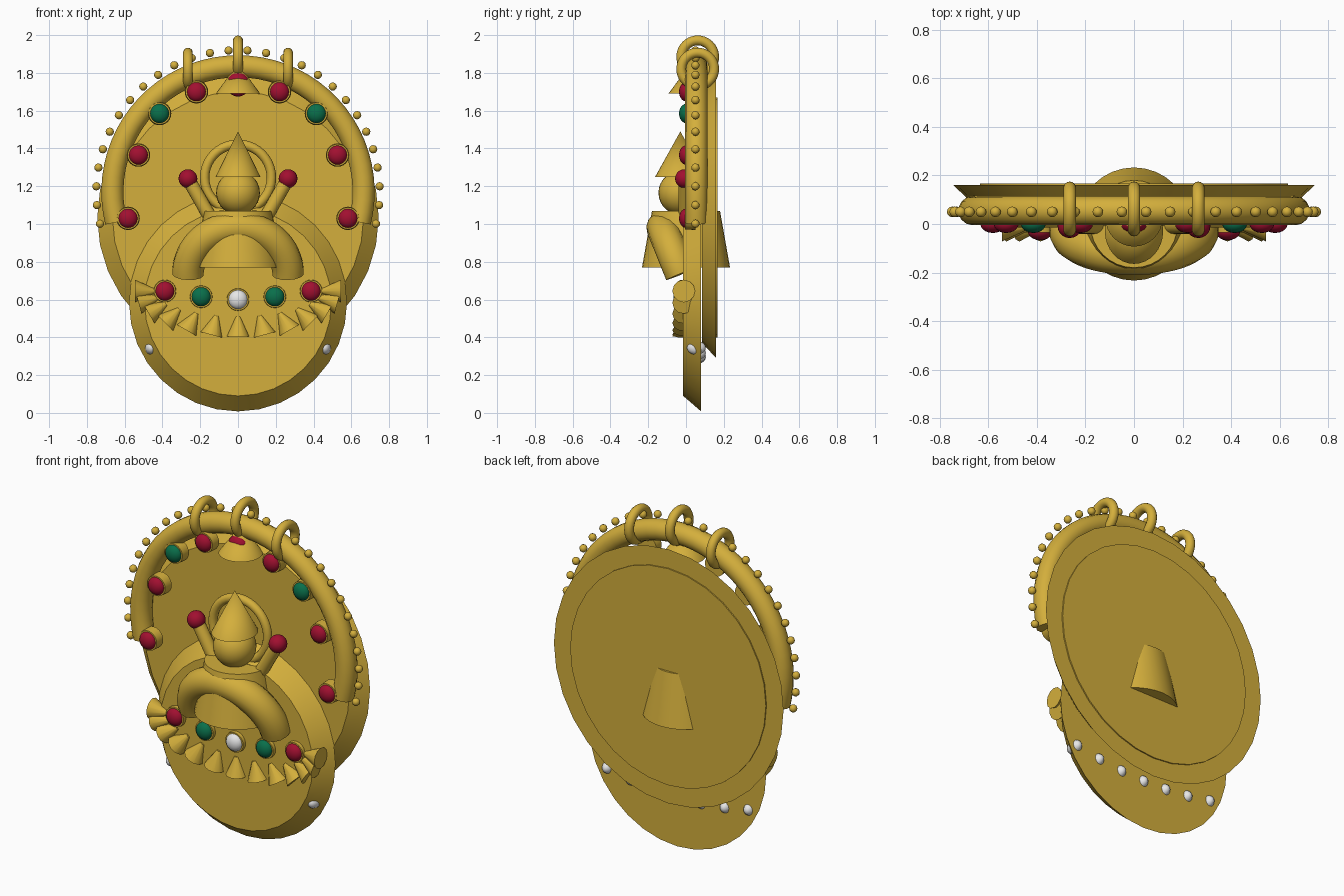
import bpy
from math import sin, cos, pi, radians
from mathutils import Vector

if "Cube" in bpy.data.objects:
    bpy.data.objects.remove(bpy.data.objects["Cube"])


def material(name, rgb):
    m = bpy.data.materials.new(name)
    m.use_nodes = True
    m.diffuse_color = (*rgb, 1)
    m.node_tree.nodes["Principled BSDF"].inputs["Base Color"].default_value = (*rgb, 1)
    return m


GOLD = material("gold", (0.658, 0.429, 0.045))
RED = material("ruby red", (0.36, 0.005, 0.03))
GREEN = material("emerald green", (0.003, 0.16, 0.07))
WHITE = material("pearl white", (0.8, 0.8, 0.8))


def finish(name, mat):
    o = bpy.context.object
    o.name = name
    o.data.materials.clear()
    o.data.materials.append(mat)
    bpy.ops.object.shade_smooth_by_angle(angle=radians(35))
    return o


def cone(name, base, tip, r1, r2=0, sides=32, mat=GOLD):
    """Cone or cylinder running from base to tip."""
    base, tip = Vector(base), Vector(tip)
    axis = tip - base
    bpy.ops.mesh.primitive_cone_add(
        vertices=sides, radius1=r1, radius2=r2, depth=axis.length,
        location=(base + tip) / 2, rotation=axis.to_track_quat('Z', 'Y').to_euler())
    return finish(name, mat)


def ball(name, loc, scale, mat=GOLD, seg=20):
    bpy.ops.mesh.primitive_uv_sphere_add(segments=seg, ring_count=seg // 2, radius=1, location=loc)
    bpy.context.object.scale = scale
    return finish(name, mat)


def ring(name, loc, major, minor, rot):
    bpy.ops.mesh.primitive_torus_add(location=loc, rotation=rot, major_radius=major,
                                     minor_radius=minor, major_segments=40, minor_segments=14)
    return finish(name, GOLD)


def arc_tube(name, loc, major, minor, a0, a1, tilt=0):
    """Capped tube bent along a circular arc in the upright plane."""
    cu = bpy.data.curves.new(name, 'CURVE')
    cu.dimensions = '3D'
    cu.bevel_depth = minor
    cu.bevel_resolution = 5
    cu.use_fill_caps = True
    sp = cu.splines.new('POLY')
    n = 40
    sp.points.add(n)
    for i, p in enumerate(sp.points):
        a = radians(a0 + (a1 - a0) * i / n)
        p.co = (major * cos(a), 0, major * sin(a), 1)
    o = bpy.data.objects.new(name, cu)
    bpy.context.collection.objects.link(o)
    o.location = loc
    o.rotation_euler = (radians(tilt), 0, 0)
    bpy.ops.object.select_all(action='DESELECT')
    o.select_set(True)
    bpy.context.view_layer.objects.active = o
    bpy.ops.object.convert(target='MESH')
    return finish(name, GOLD)


def set_gem(name, x, z, mat, y):
    cone(name + "_bezel", (x, y + 0.05, z), (x, y - 0.005, z), 0.062, 0.058, 24)
    ball(name, (x, y, z), (0.051, 0.037, 0.051), mat)


# Bevelled plates
cone("back_plate", (0, 0.16, 1.035), (0, 0.085, 1.035), 0.745, 0.665)
cone("back_cover", (0, 0.167, 1.035), (0, 0.155, 1.035), 0.635, 0.635)
cone("front_plate", (0, 0.08, 0.585), (0, -0.015, 0.585), 0.577, 0.495)

# Arch with a beaded rim
arc_tube("arch", (0, 0.055, 1.17), 0.665, 0.06, -14, 194)
for i in range(28):
    a = radians(-13 + 206 * i / 27)
    ball("arch_bead", (0.75 * cos(a), 0.05, 1.17 + 0.75 * sin(a)), (0.022,) * 3, GOLD, 12)

# Hanging loops
for x, z in ((0, 1.885), (-0.265, 1.82), (0.265, 1.82)):
    ring("hanging_loop", (x, 0.062, z), 0.087, 0.026, (0, pi / 2, 0))

# Jewels along the arch and the top pendant
for s in (-1, 1):
    for x, z, mat in ((0.22, 1.70, RED), (0.415, 1.585, GREEN),
                      (0.527, 1.365, RED), (0.582, 1.03, RED)):
        set_gem("arch_jewel", s * x, z, mat, 0)
cone("pendant", (0, 0.025, 1.69), (0, 0.025, 1.85), 0.118)
ball("pendant_jewel", (0, 0, 1.738), (0.06, 0.04, 0.064), RED)

# Jewels on the front plate
set_gem("centre_pearl", 0, 0.60, WHITE, -0.03)
for s in (-1, 1):
    set_gem("inner_jewel", s * 0.195, 0.615, GREEN, -0.03)
    set_gem("outer_jewel", s * 0.387, 0.645, RED, -0.03)

# Garland of outward-facing cones
for i in range(13):
    t = -pi / 2 + pi * i / 12
    d = Vector((sin(t), 0, -cos(t)))
    base = Vector((0.545 * sin(t), -0.012, 0.645 - 0.24 * cos(t)))
    cone("garland_cone", base, base - d * 0.105, 0.06, 0.012, 12)

# Pearls set through the back of the front plate
for i in range(-3, 4):
    ball("back_pearl", (0.153 * i, 0.055, 0.295 + 0.0055 * i * i), (0.033, 0.05, 0.037), WHITE)

# Figure: robe, arms, head, hat and halo
cone("robe", (0, 0, 0.77), (0, 0, 1.07), 0.233, 0.18)
arc_tube("arms", (0, -0.026, 0.735), 0.265, 0.085, 0, 180, 22)
ball("head", (0, -0.03, 1.165), (0.116,) * 3, GOLD, 28)
hat = cone("hat", (0, -0.03, 1.248), (0, -0.03, 1.49), 0.12)
hat.scale.y = 1.12
ring("halo", (0, 0.022, 1.245), 0.177, 0.025, (pi / 2, 0, 0))

# Raised hands holding red orbs
for s in (-1, 1):
    cone("raised_hand", (s * 0.15, -0.005, 1.04), (s * 0.262, -0.005, 1.235), 0.036, 0.036, 16)
    ball("orb", (s * 0.265, -0.008, 1.24), (0.05,) * 3, RED)
